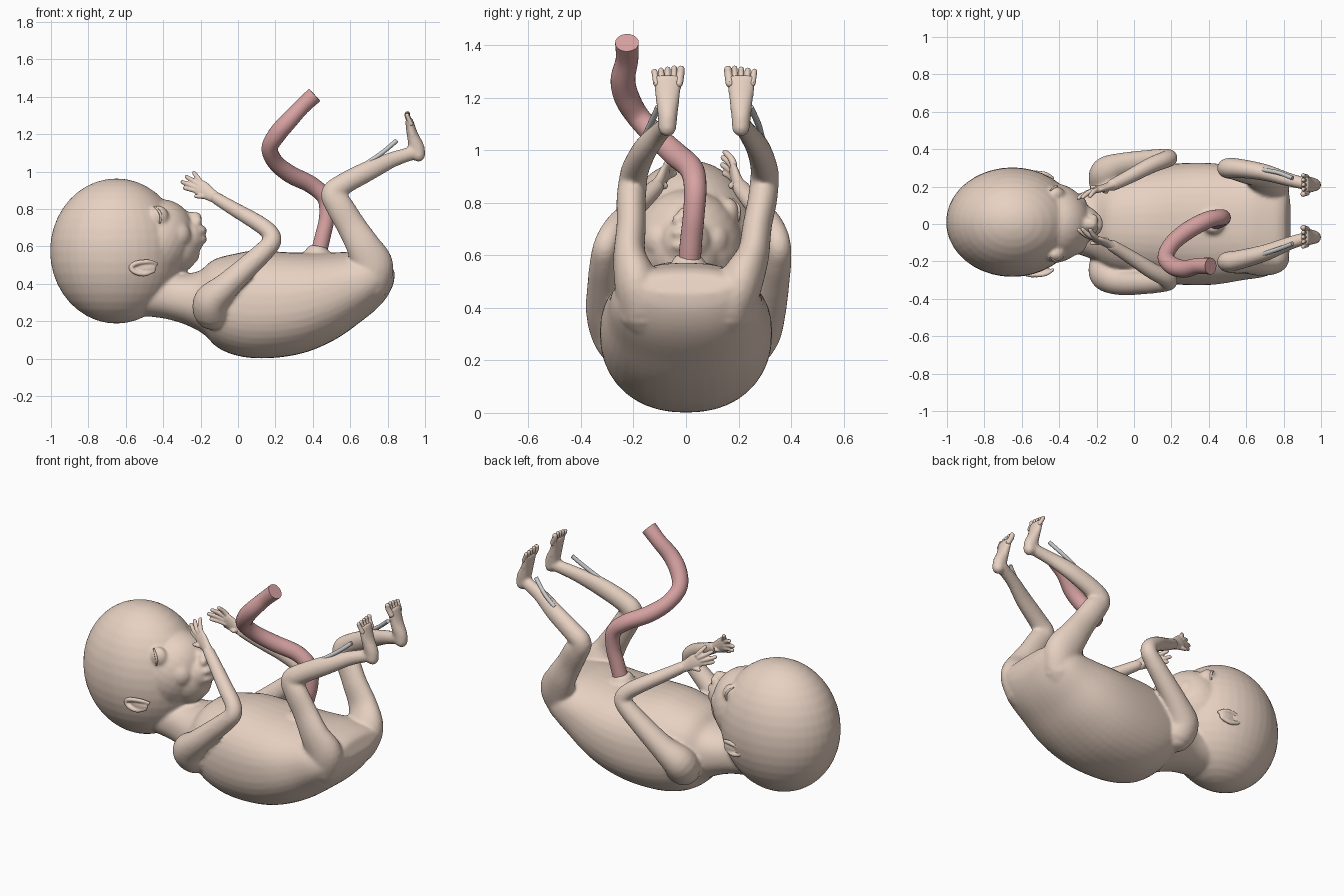
import bpy, bmesh, math
from mathutils import Vector, Matrix

def material(name, rgb):
    m = bpy.data.materials.new(name)
    m.diffuse_color = (*rgb, 1)
    return m

SKIN = material("skin", (0.80, 0.64, 0.54))
PINK = material("cord_pink", (0.68, 0.36, 0.36))

def spline(pts, sub):
    """Catmull-Rom refinement of a list of tuples."""
    P = [Vector(p) for p in pts]
    out = []
    for i in range(len(P) - 1):
        a, b, c, d = P[max(i - 1, 0)], P[i], P[i + 1], P[min(i + 2, len(P) - 1)]
        for k in range(sub):
            t = k / sub
            out.append(0.5 * (2 * b + (c - a) * t + (2 * a - 5 * b + 4 * c - d) * t * t
                              + (3 * b - a - 3 * c + d) * t ** 3))
    return out + [P[-1]]

def loft(bm, pts, n=20, sub=5, power=2.0, rounded=False):
    """Tube through (x, y, z, half width, half thickness)."""
    pts = [p if len(p) == 5 else (*p, p[3]) for p in pts]
    S = spline(pts, sub)
    C = [Vector(s[:3]) for s in S]
    rings = []
    for i, s in enumerate(S):
        t = (C[min(i + 1, len(C) - 1)] - C[max(i - 1, 0)]).normalized()
        u = (Vector((0, 1, 0)) - t * t.y).normalized()
        v = t.cross(u)
        ring = []
        for k in range(n):
            a = 2 * math.pi * k / n
            ca, sa = math.cos(a), math.sin(a)
            x = math.copysign(abs(ca) ** (2 / power), ca) * max(s[3], 0.003)
            y = math.copysign(abs(sa) ** (2 / power), sa) * max(s[4], 0.003)
            ring.append(bm.verts.new(C[i] + u * x + v * y))
        rings.append(ring)
    for a, b in zip(rings, rings[1:]):
        for k in range(n):
            bm.faces.new((a[k], a[(k + 1) % n], b[(k + 1) % n], b[k]))
    bm.faces.new(rings[0][::-1])
    bm.faces.new(rings[-1])
    if rounded:
        for i in (0, -1):
            ball(bm, C[i], (max(S[i][3], S[i][4]) * 0.98,) * 3, 12)

def ball(bm, c, r, n=28, tilt=0):
    m = Matrix.Translation(c) @ Matrix.Rotation(tilt, 4, 'Y') @ Matrix.Diagonal((*r, 1))
    bmesh.ops.create_uvsphere(bm, u_segments=n, v_segments=n // 2, radius=1, matrix=m)

def finish(bm, name, mat=None, voxel=0, smooth=0):
    bmesh.ops.recalc_face_normals(bm, faces=bm.faces)
    me = bpy.data.meshes.new(name)
    bm.to_mesh(me)
    bm.free()
    ob = bpy.data.objects.new(name, me)
    bpy.context.collection.objects.link(ob)
    if mat:
        me.materials.append(mat)
    if voxel:
        r = ob.modifiers.new("blend", 'REMESH')
        r.mode, r.voxel_size, r.use_smooth_shade = 'VOXEL', voxel, True
        s = ob.modifiers.new("soften", 'SMOOTH')
        s.factor, s.iterations = 0.5, smooth
    bpy.ops.object.select_all(action='DESELECT')
    bpy.context.view_layer.objects.active = ob
    ob.select_set(True)
    if voxel:
        me.shade_smooth()
    else:
        bpy.ops.object.shade_smooth_by_angle(angle=math.radians(50))
    return ob

def side_pts(pts, s):
    """Place limb points on side s; the raised limbs lean slightly toward +y."""
    out = []
    for x, d, z, *r in pts:
        lean = 0.07 * min(max((z - 0.4) / 0.7, 0), 1)
        out.append((x, lean + s * d, z, *r))
    return out

# ---- body, head and limbs blended into one skin ----
bm = bmesh.new()
# torso and neck
loft(bm, [(-0.54, 0, 0.37, 0.15, 0.14), (-0.36, 0, 0.335, 0.15, 0.125), (-0.22, 0, 0.315, 0.19, 0.155),
          (-0.11, 0, 0.31, 0.26, 0.235), (0.05, 0, 0.292, 0.30, 0.285), (0.25, 0, 0.292, 0.325, 0.28),
          (0.42, 0, 0.325, 0.325, 0.25), (0.58, 0, 0.38, 0.30, 0.20), (0.70, 0, 0.43, 0.28, 0.155),
          (0.79, 0, 0.475, 0.23, 0.09), (0.825, 0, 0.49, 0.17, 0.04)], n=40, power=2.25)
# navel base
loft(bm, [(0.42, 0.01, 0.50, 0.09), (0.425, 0.01, 0.565, 0.07), (0.43, 0.012, 0.60, 0.048)], sub=3)
# head and face
ball(bm, (-0.65, 0.01, 0.575), (0.355, 0.293, 0.388), 40)
ball(bm, (-0.44, 0.005, 0.62), (0.20, 0.215, 0.24), 32, 0.5)
ball(bm, (-0.34, 0, 0.61), (0.14, 0.14, 0.16))
ball(bm, (-0.26, 0, 0.65), (0.08, 0.095, 0.10))
ball(bm, (-0.265, 0, 0.56), (0.06, 0.075, 0.06))                 # chin
loft(bm, [(-0.38, 0, 0.79, 0.05), (-0.29, 0, 0.755, 0.035), (-0.225, 0, 0.75, 0.035)], rounded=True)
for z in (0.685, 0.637):                                         # lips
    ball(bm, (-0.20, 0, z), (0.035, 0.06, 0.028), 16)
for s in (1, -1):
    ball(bm, (-0.215, s * 0.03, 0.735), (0.025, 0.025, 0.025), 12)   # nostril wing
    ball(bm, (-0.425, s * 0.162, 0.76), (0.055, 0.042, 0.06), 16)    # closed eye
    ball(bm, (-0.33, s * 0.10, 0.66), (0.08, 0.07, 0.08), 16)        # cheek
    # arm
    loft(bm, side_pts([(-0.14, 0.22, 0.25, 0.10), (-0.14, 0.27, 0.31, 0.095), (-0.06, 0.31, 0.39, 0.072),
                       (0.06, 0.325, 0.50, 0.060), (0.14, 0.33, 0.575, 0.054), (0.185, 0.33, 0.63, 0.048),
                       (0.165, 0.315, 0.68, 0.046), (0.09, 0.28, 0.735, 0.044), (-0.03, 0.21, 0.805, 0.038),
                       (-0.12, 0.16, 0.86, 0.033)], s), rounded=True)
    # leg
    loft(bm, side_pts([(0.70, 0.16, 0.40, 0.10, 0.11), (0.715, 0.20, 0.50, 0.085, 0.115),
                       (0.67, 0.235, 0.60, 0.062, 0.092), (0.605, 0.24, 0.71, 0.056, 0.078),
                       (0.545, 0.25, 0.81, 0.056, 0.074), (0.505, 0.25, 0.88, 0.055, 0.062),
                       (0.56, 0.245, 0.93, 0.052, 0.058), (0.70, 0.215, 1.005, 0.045, 0.054),
                       (0.83, 0.17, 1.065, 0.036, 0.042), (0.94, 0.14, 1.10, 0.034, 0.036)], s), rounded=True)
    # foot sole
    loft(bm, side_pts([(0.968, 0.14, 1.085, 0.034, 0.034), (0.955, 0.14, 1.13, 0.038, 0.042),
                       (0.932, 0.14, 1.20, 0.047, 0.030), (0.912, 0.14, 1.285, 0.060, 0.020)], s), rounded=False)
    ball(bm, side_pts([(0.966, 0.14, 1.088)], s)[0], (0.036, 0.036, 0.036), 14)
finish(bm, "body", SKIN, 0.0095, 8)

# ---- small details kept crisp ----
for s, tag in ((1, "left"), (-1, "right")):
    # hand with fingers and thumb
    bm = bmesh.new()
    loft(bm, side_pts([(-0.09, 0.175, 0.845, 0.028), (-0.14, 0.152, 0.872, 0.022, 0.034),
                       (-0.19, 0.135, 0.905, 0.018, 0.044), (-0.215, 0.125, 0.922, 0.014, 0.040)], s), n=16)
    for bx, bz, tx, td, tz in ((-0.205, 0.893, -0.285, 0.095, 0.912), (-0.215, 0.912, -0.297, 0.085, 0.944),
                               (-0.212, 0.932, -0.275, 0.085, 0.972), (-0.20, 0.945, -0.235, 0.09, 0.993),
                               (-0.15, 0.865, -0.225, 0.15, 0.868)):
        loft(bm, side_pts([(bx, 0.128, bz, 0.014), ((bx + tx) / 2, (0.128 + td) / 2 + 0.006, (bz + tz) / 2, 0.0135),
                           (tx, td, tz, 0.011)], s), n=10, sub=3, rounded=True)
    finish(bm, tag + "_hand", SKIN, 0.004, 3)
    # toes
    bm = bmesh.new()
    for k in range(5):
        o = -0.048 + k * 0.024
        r = 0.0155 if k == 0 else 0.0118
        top = 1.312 - 0.004 * abs(k - 1)
        loft(bm, side_pts([(0.925, 0.14 + o * 0.9, 1.255, r), (0.908, 0.14 + o, 1.29, r),
                           (0.905, 0.14 + o * 1.05, top, r * 0.95)], s), n=10, sub=3, rounded=True)
    finish(bm, tag + "_toes", SKIN)
    # ear: lobe, rim
    bm = bmesh.new()
    ball(bm, (-0.50, s * 0.252, 0.485), (0.065, 0.022, 0.034), 20)
    loft(bm, [(-0.435, s * 0.245, 0.505, 0.010), (-0.475, s * 0.268, 0.518, 0.012), (-0.54, s * 0.272, 0.510, 0.014),
              (-0.572, s * 0.268, 0.488, 0.014), (-0.55, s * 0.272, 0.462, 0.013), (-0.50, s * 0.266, 0.452, 0.013),
              (-0.45, s * 0.255, 0.468, 0.010)], n=10, rounded=True)
    finish(bm, tag + "_ear", SKIN, 0.005, 5)
    # eyelid seam
    bm = bmesh.new()
    loft(bm, [(-0.447, s * 0.180, 0.812, 0.004), (-0.420, s * 0.199, 0.785, 0.007),
              (-0.412, s * 0.201, 0.755, 0.007), (-0.420, s * 0.194, 0.722, 0.004)], n=8, rounded=True)
    finish(bm, tag + "_eyelid", SKIN)
    # exposed shin rod
    bm = bmesh.new()
    loft(bm, side_pts([(0.69, 0.225, 1.045, 0.012), (0.77, 0.205, 1.10, 0.012), (0.848, 0.175, 1.165, 0.012)], s), n=12)
    finish(bm, tag + "_shin_bone")

# spine bumps at the nape and lower back, plate at the back of the skull
bm = bmesh.new()
for x, z in ((-0.335, 0.212), (-0.295, 0.203), (-0.252, 0.190)):
    loft(bm, [(x - 0.004, -0.01, z + 0.04, 0.011), (x, -0.01, z, 0.011)], n=10, rounded=True)
for x, z in ((0.462, 0.09), (0.50, 0.115), (0.60, 0.185), (0.655, 0.23)):
    ball(bm, (x, -0.033, z), (0.012, 0.015, 0.010), 10)
finish(bm, "spine_bumps")

# ---- umbilical cord ----
bm = bmesh.new()
loft(bm, [(0.43, 0.012, 0.56, 0.043), (0.455, 0.02, 0.66, 0.042), (0.475, 0.03, 0.76, 0.041),
          (0.465, 0.035, 0.86, 0.043), (0.39, 0.02, 0.93, 0.046), (0.28, -0.04, 0.985, 0.047),
          (0.20, -0.11, 1.05, 0.044), (0.17, -0.18, 1.125, 0.044), (0.21, -0.225, 1.20, 0.048),
          (0.27, -0.24, 1.27, 0.047), (0.34, -0.225, 1.345, 0.043), (0.41, -0.225, 1.41, 0.045)], n=24, sub=6)
finish(bm, "umbilical_cord", PINK)
